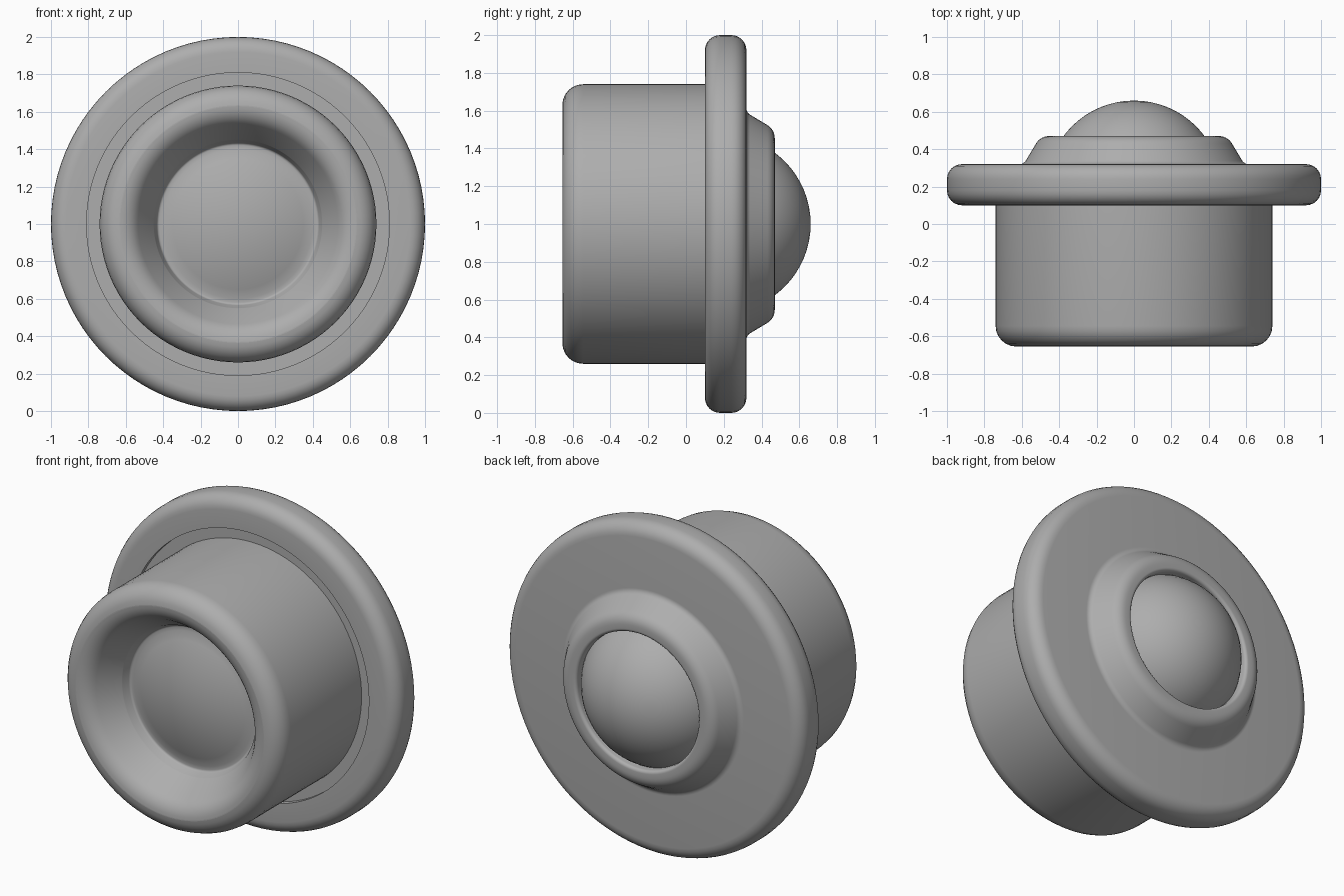
import bpy, bmesh, math
from mathutils import Matrix, Vector

if "Cube" in bpy.data.objects:
    bpy.data.objects.remove(bpy.data.objects["Cube"])

CENTER_Z = 1.0
SEGMENTS = 96

grey = bpy.data.materials.new("steel grey")
grey.diffuse_color = (0.42, 0.42, 0.42, 1)
grey.use_nodes = True
grey.node_tree.nodes["Principled BSDF"].inputs["Base Color"].default_value = grey.diffuse_color


def rounded(points, steps=6):
    """Replace each (r, y, fillet) corner of a profile by a tangent arc."""
    out = []
    for i, (r, y, fillet) in enumerate(points):
        p = Vector((r, y))
        if fillet == 0:
            out.append(p)
            continue
        a = (Vector(points[i - 1][:2]) - p).normalized()
        b = (Vector(points[(i + 1) % len(points)][:2]) - p).normalized()
        half = a.angle(b) / 2
        center = p + (a + b).normalized() * fillet / math.sin(half)
        start = p + a * fillet / math.tan(half) - center
        end = p + b * fillet / math.tan(half) - center
        sweep = start.angle_signed(end)
        for k in range(steps + 1):
            t = -sweep * k / steps
            out.append(center + Matrix.Rotation(t, 2) @ start)
    return out


def finish(bm, name):
    bmesh.ops.remove_doubles(bm, verts=bm.verts, dist=1e-5)
    bmesh.ops.recalc_face_normals(bm, faces=bm.faces)
    mesh = bpy.data.meshes.new(name)
    bm.to_mesh(mesh)
    bm.free()
    mesh.materials.append(grey)
    obj = bpy.data.objects.new(name, mesh)
    obj.location.z = CENTER_Z
    bpy.context.collection.objects.link(obj)
    bpy.context.view_layer.objects.active = obj
    obj.select_set(True)
    bpy.ops.object.shade_smooth_by_angle(angle=math.radians(35))
    obj.select_set(False)


def revolve(name, profile):
    """Spin a profile of (radius, y) points round the y axis."""
    bm = bmesh.new()
    verts = [bm.verts.new((p[0], p[1], 0)) for p in profile]
    edges = [bm.edges.new(pair) for pair in zip(verts, verts[1:])]
    bmesh.ops.spin(bm, geom=verts + edges, cent=(0, 0, 0), axis=(0, 1, 0),
                   angle=math.tau, steps=SEGMENTS)
    finish(bm, name)


# Housing: domed recess floor, funnel, cup, groove, flange, collar, ball seat
dome = [(0.40 * k / 8, -0.50 + 0.08 * (k / 8) ** 2, 0) for k in range(9)]
revolve("housing", rounded(dome + [
    (0.43, -0.42, 0.015),
    (0.45, -0.47, 0.03),
    (0.57, -0.655, 0.12),
    (0.74, -0.655, 0.11),
    (0.74, 0.13, 0),
    (0.81, 0.13, 0),
    (0.81, 0.10, 0),
    (1.00, 0.10, 0.08),
    (1.00, 0.32, 0.08),
    (0.59, 0.32, 0.04),
    (0.50, 0.47, 0.08),
    (0.41, 0.47, 0.02),
    (0.40, 0.30, 0),
]))

# Ball: poles along the y axis, held in the collar
bm = bmesh.new()
bmesh.ops.create_uvsphere(bm, u_segments=64, v_segments=32, radius=0.47,
                          matrix=Matrix.Translation((0, 0.19, 0))
                          @ Matrix.Rotation(math.pi / 2, 4, 'X'))
finish(bm, "ball")
